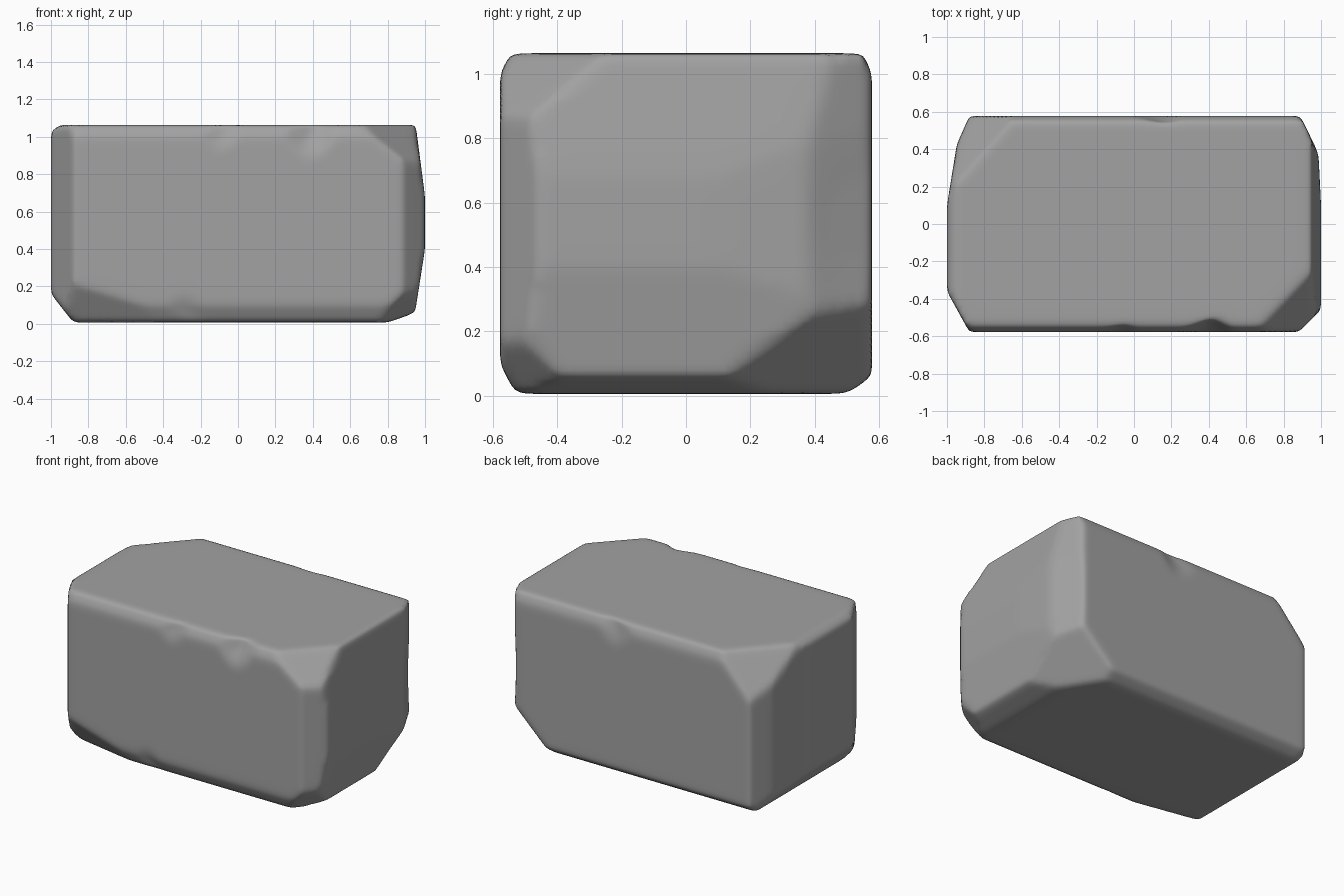
import bpy, bmesh
from mathutils import Vector

if "Cube" in bpy.data.objects:
    bpy.data.objects.remove(bpy.data.objects["Cube"])

HX, HY, Z0, Z1 = 1.0, 0.578, 0.006, 1.064
CENTRE = Vector((0, 0, 0.53))


def outward_plane(a, b, c):
    """Plane through three points, with its normal facing away from the centre."""
    a, b, c = Vector(a), Vector(b), Vector(c)
    n = (b - a).cross(c - a).normalized()
    return a, (n if n.dot(a - CENTRE) > 0 else -n)


def cut(bm, a, b, c):
    point, n = outward_plane(a, b, c)
    geom = bm.verts[:] + bm.edges[:] + bm.faces[:]
    res = bmesh.ops.bisect_plane(bm, geom=geom, plane_co=point, plane_no=n, clear_outer=True)
    edges = [e for e in res["geom_cut"] if isinstance(e, bmesh.types.BMEdge)]
    if edges:
        bmesh.ops.contextual_create(bm, geom=edges)


def upright(x1, y1, x2, y2):
    return (x1, y1, 0), (x2, y2, 0), (x1, y1, 1)


def along_y(x1, z1, x2, z2):
    return (x1, 0, z1), (x2, 0, z2), (x1, 1, z1)


def along_x(y1, z1, y2, z2):
    return (0, y1, z1), (0, y2, z2), (1, y1, z1)


# Rough block
bm = bmesh.new()
bmesh.ops.create_cube(bm, size=1)
for v in bm.verts:
    v.co = (v.co.x * 2 * HX, v.co.y * 2 * HY, Z1 if v.co.z > 0 else Z0)

cuts = [
    # upright corners
    upright(-.88, -HY, -HX, -.36),
    upright(-.88, HY, -.95, .42),
    upright(-.945, .44, -HX, .1),
    upright(.89, HY, .985, .38),
    upright(.985, .4, HX, .1),
    upright(.88, -HY, HX, -.46),
    # long edges of the two ends
    along_y(.95, Z1, HX, .68),
    along_y(.945, .05, HX, .4),
    along_y(.8, Z0, .95, .06),
    along_y(-1, .16, -.88, Z0),
    along_y(-1, 1.03, -.95, Z1),
    # long front and back edges
    along_x(-HY, 1.0, -.545, Z1),
    along_x(-HY, .1, -.53, Z0),
    along_x(HY, 1.0, .55, Z1),
    along_x(HY, .06, .5, Z0),
    # broken corners
    [(.64, -HY, Z1), (.97, -.23, Z1), (.9, -HY, .86)],
    [(-.63, HY, Z1), (-.97, .2, Z1), (-.9, HY, .76)],
    [(.98, .53, .34), (.97, 0, Z0), (.6, HY, Z0)],
    [(.72, -HY, Z0), (.92, -HY, .2), (.97, -.3, Z0)],
    [(-.9, -HY, .22), (-.3, -HY, .04), (-.75, -.47, Z0)],
]
for c in cuts:
    cut(bm, *c)
bmesh.ops.recalc_face_normals(bm, faces=bm.faces)

mesh = bpy.data.meshes.new("stone_block")
bm.to_mesh(mesh)
bm.free()
block = bpy.data.objects.new("stone_block", mesh)
bpy.context.collection.objects.link(block)
bpy.context.view_layer.objects.active = block
block.select_set(True)

# Even grid over the block, so chips can be worn into its edges
remesh = block.modifiers.new("even_grid", 'REMESH')
remesh.mode = 'VOXEL'
remesh.voxel_size = 0.022
bpy.ops.object.modifier_apply(modifier=remesh.name)

# Chips: middle, reach, and the plane pressed into the edge there
chips = [
    ((.32, -HY, Z1), .2, [(.2, -HY, Z1), (.32, -HY, .9), (.42, -.5, Z1)]),
    ((-.15, -HY, Z1), .16, [(-.25, -HY, Z1), (-.16, -HY, .95), (-.08, -.54, Z1)]),
    ((-.38, -HY, Z0), .2, [(-.5, -HY, Z0), (-.38, -HY, .1), (-.26, -.53, Z0)]),
    ((.05, HY, Z1), .2, [(-.08, HY, Z1), (.05, HY, .94), (.2, .53, Z1)]),
    ((.97, HY, .55), .28, [(.97, .4, .55), (.88, HY, .4), (.88, HY, .7)]),
]
for middle, reach, pts in chips:
    point, n = outward_plane(*pts)
    for v in mesh.vertices:
        over = (v.co - point).dot(n)
        fade = 1 - (v.co - Vector(middle)).length / reach
        if over > 0 and fade > 0:
            v.co -= n * over * min(1, fade * 2)

# Weathered, rounded edges
soften = block.modifiers.new("soften", 'SMOOTH')
soften.factor = 0.5
soften.iterations = 7
bpy.ops.object.modifier_apply(modifier=soften.name)
bpy.ops.object.shade_smooth()

stone = bpy.data.materials.new("grey_stone")
stone.use_nodes = True
colour = (.36, .36, .36, 1)
stone.diffuse_color = colour
bsdf = stone.node_tree.nodes["Principled BSDF"]
bsdf.inputs["Base Color"].default_value = colour
bsdf.inputs["Roughness"].default_value = 0.9
mesh.materials.clear()
mesh.materials.append(stone)
